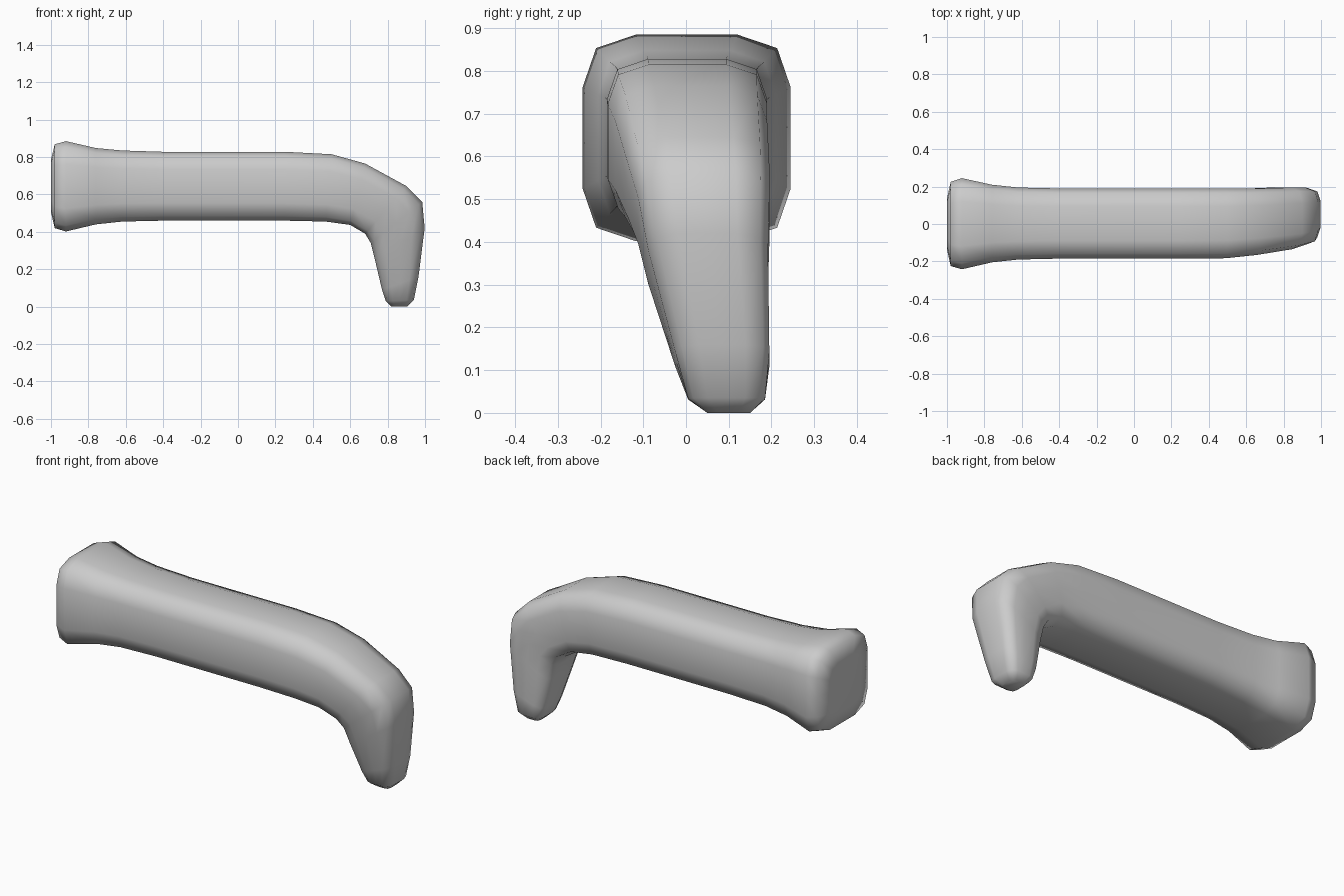
import bpy, bmesh
from mathutils import Vector

if "Cube" in bpy.data.objects:
    bpy.data.objects.remove(bpy.data.objects["Cube"])

# Each ring: outer point (x, z), inner point (x, z), y range
rings = [
    ((-1.0, .785), (-1.0, .505), -.135, .135),    # flat butt face
    ((-.98, .868), (-.98, .42), -.225, .225),
    ((-.92, .885), (-.92, .402), -.242, .245),    # flared butt
    ((-.76, .848), (-.76, .44), -.205, .21),
    ((-.62, .835), (-.62, .455), -.19, .195),
    ((-.40, .828), (-.40, .460), -.185, .19),     # straight grip
    ((.25, .828), (.25, .460), -.185, .19),
    ((.50, .815), (.47, .455), -.183, .19),
    ((.68, .765), (.60, .437), -.165, .19),       # bend
    ((.90, .645), (.68, .390), -.135, .195),
    ((.985, .56), (.71, .340), -.112, .195),
    ((.998, .42), (.73, .26), -.088, .192),       # tapered tip
    ((.965, .16), (.77, .09), -.025, .195),
    ((.94, .035), (.79, .03), .005, .185),
    ((.905, .0), (.82, .0), .05, .15),
]

# Rounded-square cross-section in unit coordinates (y, outer-inner)
quarter = [(1, 0), (1, .49), (.87, .87), (.49, 1)]
section = []
for k in range(4):
    for u, v in quarter:
        for _ in range(k):
            u, v = -v, u
        section.append((u, v))

bm = bmesh.new()
loops = []
for (tx, tz), (bx, bz), y0, y1 in rings:
    mid = Vector(((tx + bx) / 2, (y0 + y1) / 2, (tz + bz) / 2))
    up = Vector(((tx - bx) / 2, 0, (tz - bz) / 2))
    side = Vector((0, (y1 - y0) / 2, 0))
    loops.append([bm.verts.new(mid + side * u + up * v) for u, v in section])

# Skin the rings and close both ends
n = len(section)
for a, b in zip(loops, loops[1:]):
    for i in range(n):
        j = (i + 1) % n
        bm.faces.new((a[i], a[j], b[j], b[i]))
bm.faces.new(loops[0])
bm.faces.new(loops[-1])
bmesh.ops.recalc_face_normals(bm, faces=bm.faces)

mesh = bpy.data.meshes.new("hooked_handle")
bm.to_mesh(mesh)
bm.free()
handle = bpy.data.objects.new("hooked_handle", mesh)
bpy.context.collection.objects.link(handle)
mesh.shade_smooth()
